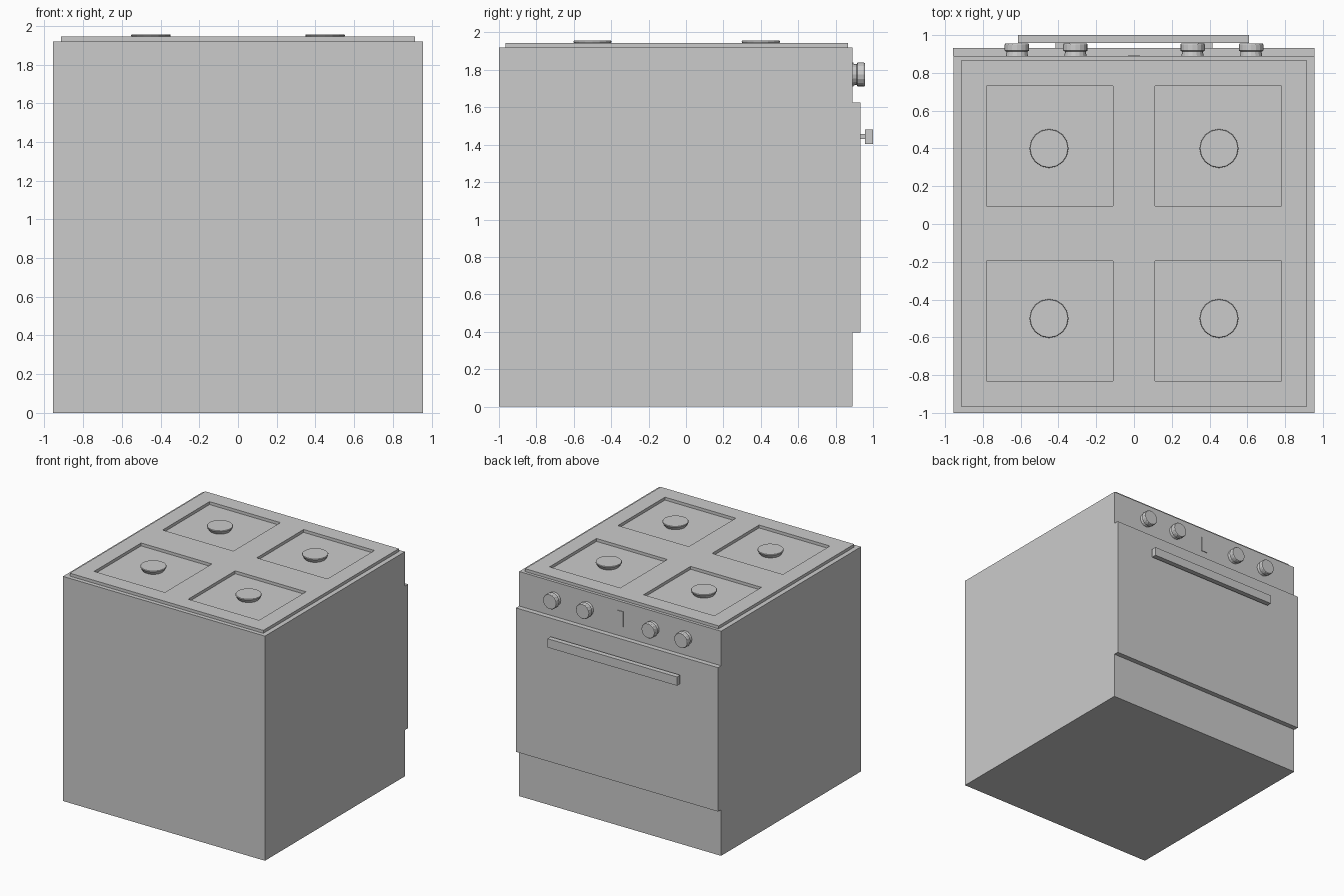
import bpy, bmesh, math
from mathutils import Matrix

if "Cube" in bpy.data.objects:
    bpy.data.objects.remove(bpy.data.objects["Cube"])


def finish(name, bm):
    bmesh.ops.recalc_face_normals(bm, faces=bm.faces)
    me = bpy.data.meshes.new(name)
    bm.to_mesh(me)
    bm.free()
    ob = bpy.data.objects.new(name, me)
    bpy.context.collection.objects.link(ob)
    return ob


def box(name, x, y, z):
    bm = bmesh.new()
    bmesh.ops.create_cube(bm, size=1)
    lo, hi = zip(x, y, z)
    for v in bm.verts:
        for i in range(3):
            v.co[i] = lo[i] if v.co[i] < 0 else hi[i]
    return finish(name, bm)


def lathe(name, profile, loc, sides=16, rot=Matrix()):
    # profile is (radius, height) pairs, closed with flat caps
    bm = bmesh.new()
    rings = []
    for r, h in profile:
        rings.append([bm.verts.new((r * math.cos(math.tau * i / sides),
                                    r * math.sin(math.tau * i / sides), h))
                      for i in range(sides)])
    for a, b in zip(rings, rings[1:]):
        for i in range(sides):
            j = (i + 1) % sides
            bm.faces.new((a[i], a[j], b[j], b[i]))
    bm.faces.new(rings[0])
    bm.faces.new(rings[-1])
    bm.transform(Matrix.Translation(loc) @ rot)
    return finish(name, bm)


# Main cabinet
box("oven_body", (-0.955, 0.955), (-1, 0.89), (0, 1.92))

# Cooktop plate with four rectangular wells
xs = [-0.915, -0.78, -0.11, 0.11, 0.78, 0.915]
ys = [-0.965, -0.83, -0.195, 0.095, 0.73, 0.865]
bm = bmesh.new()
grid = [[bm.verts.new((x, y, 1.92)) for y in ys] for x in xs]
for i in range(5):
    for j in range(5):
        if i in (1, 3) and j in (1, 3):
            continue
        bm.faces.new((grid[i][j], grid[i + 1][j], grid[i + 1][j + 1], grid[i][j + 1]))
ext = bmesh.ops.extrude_face_region(bm, geom=bm.faces[:], use_keep_orig=True)
top = [g for g in ext["geom"] if isinstance(g, bmesh.types.BMVert)]
bmesh.ops.translate(bm, verts=top, vec=(0, 0, 0.025))
finish("cooktop", bm)

# Burners, flaring slightly towards the top
for sx in (-1, 1):
    for y in (-0.5, 0.4):
        lathe("burner", [(0.085, 1.92), (0.103, 1.95), (0.1, 1.956)], (sx * 0.45, y, 0))

# Door and handle
box("oven_door", (-0.957, 0.955), (0.89, 0.933), (0.395, 1.625))
box("handle_bar", (-0.615, 0.61), (0.957, 1.0), (1.405, 1.48))
for sx in (-1, 1):
    box("handle_post", sorted((sx * 0.415, sx * 0.34)), (0.93, 0.96), (1.43, 1.457))

# Control knobs and display
turn = Matrix.Rotation(-math.pi / 2, 4, 'X')
for x in (-0.62, -0.31, 0.31, 0.62):
    lathe("knob", [(0.059, 0), (0.055, 0.022), (0.065, 0.028), (0.065, 0.06), (0.061, 0.066)],
          (x, 0.89, 1.775), 16, turn)
box("display", (-0.03, 0.03), (0.888, 0.895), (1.71, 1.84))
